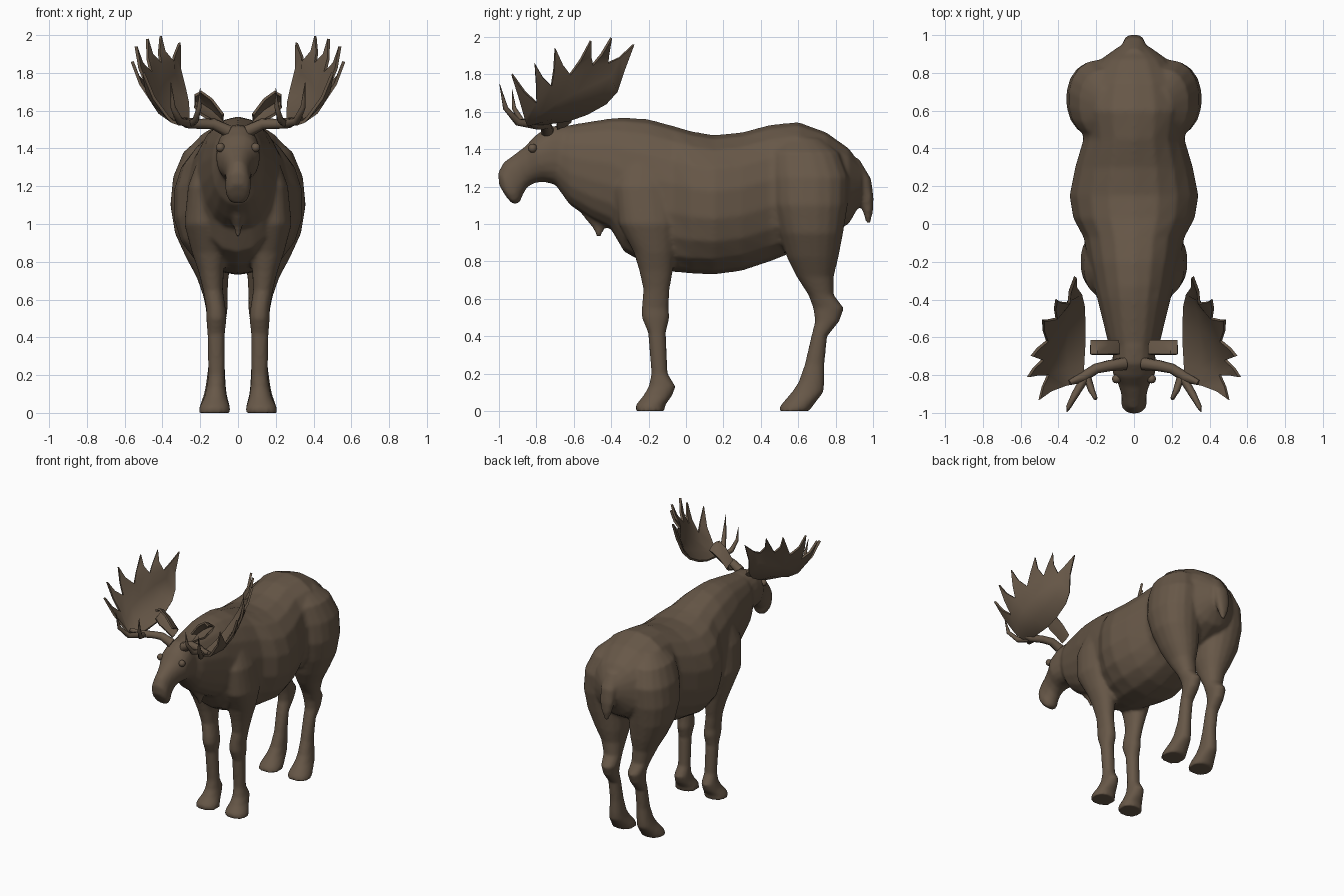
import bpy, bmesh, math
from mathutils import Vector as V

if "Cube" in bpy.data.objects:
    bpy.data.objects.remove(bpy.data.objects["Cube"])

fur = bpy.data.materials.new("brown fur")
fur.diffuse_color = (0.135, 0.096, 0.064, 1)
fur.use_nodes = True
fur.node_tree.nodes["Principled BSDF"].inputs["Base Color"].default_value = fur.diffuse_color


def loft(bm, rings):
    """Skin a list of equal-length point rings and cap both ends."""
    rows = [[bm.verts.new(p) for p in r] for r in rings]
    n = len(rows[0])
    for a, b in zip(rows, rows[1:]):
        for i in range(n):
            bm.faces.new((a[i], a[(i + 1) % n], b[(i + 1) % n], b[i]))
    bm.faces.new(rows[0])
    bm.faces.new(rows[-1])


def ring(a, b, x0, x1, n=18, p=0.92):
    """Rounded section spanning side-view points a-b and widths x0-x1."""
    out = []
    for i in range(n):
        t = math.tau * i / n
        c, s = (math.copysign(abs(f) ** p, f) for f in (math.cos(t), math.sin(t)))
        out.append(((x0 + x1) / 2 + (x1 - x0) / 2 * s,
                    (a[0] + b[0]) / 2 + (a[0] - b[0]) / 2 * c,
                    (a[1] + b[1]) / 2 + (a[1] - b[1]) / 2 * c))
    return out


def tube(bm, pts, n=8):
    """Tapering round branch through (x, y, z, radius) points."""
    c = [V(p[:3]) for p in pts]
    rings = []
    for i, p in enumerate(pts):
        t = (c[min(i + 1, len(c) - 1)] - c[max(i - 1, 0)]).normalized()
        u = t.cross(V((1, 1, 0))).normalized()
        w = t.cross(u)
        rings.append([c[i] + p[3] * (u * math.cos(math.tau * k / n) + w * math.sin(math.tau * k / n))
                      for k in range(n)])
    loft(bm, rings)


def finish(bm, name, mods=(), angle=50):
    bmesh.ops.recalc_face_normals(bm, faces=bm.faces)
    me = bpy.data.meshes.new(name)
    bm.to_mesh(me)
    bm.free()
    me.materials.append(fur)
    ob = bpy.data.objects.new(name, me)
    bpy.context.collection.objects.link(ob)
    for kind, props in mods:
        m = ob.modifiers.new(kind.lower(), kind)
        for k, v in props.items():
            setattr(m, k, v)
    bpy.ops.object.select_all(action='DESELECT')
    ob.select_set(True)
    bpy.context.view_layer.objects.active = ob
    bpy.ops.object.convert(target='MESH')
    bpy.ops.object.shade_smooth_by_angle(angle=math.radians(angle))
    return ob


MIRROR = ('MIRROR', dict(use_axis=(True, False, False), use_mirror_merge=False))

# ---- Body: overlapping lofts fused into one skin
bm = bmesh.new()

# torso and neck: y, bottom, top, half width
torso = [(-.72, 1.24, 1.50, .09), (-.62, 1.10, 1.53, .14), (-.50, 1.02, 1.55, .17),
         (-.40, .97, 1.565, .195), (-.33, .85, 1.57, .215), (-.20, .78, 1.56, .245),
         (-.07, .745, 1.525, .27), (.03, .735, 1.495, .325), (.15, .73, 1.475, .345),
         (.30, .75, 1.49, .315), (.45, .80, 1.53, .27), (.60, .86, 1.545, .30),
         (.75, .93, 1.49, .26), (.87, 1.0, 1.405, .18), (.94, 1.12, 1.31, .08)]
loft(bm, [ring((y, t), (y, b), -w, w) for y, b, t, w in torso])

# head: top y, top z, bottom y, bottom z, half width
head = [(-.64, 1.53, -.62, 1.20, .11), (-.74, 1.52, -.70, 1.21, .115), (-.81, 1.47, -.76, 1.225, .115),
        (-.86, 1.415, -.81, 1.22, .088), (-.92, 1.37, -.85, 1.195, .07), (-.975, 1.33, -.875, 1.15, .065),
        (-1.005, 1.275, -.885, 1.12, .069), (-1.0, 1.21, -.905, 1.105, .06), (-.965, 1.15, -.93, 1.11, .035)]
loft(bm, [ring((a, b), (c, d), -w, w) for a, b, c, d, w in head])

# legs: z, front y, back y, inner x, outer x
hind = [(1.46, .50, .72, .05, .20), (1.38, .45, .82, .03, .29), (1.25, .45, .87, .02, .345),
        (1.10, .46, .865, .02, .36), (.95, .50, .84, .02, .335), (.82, .54, .815, .03, .275),
        (.72, .59, .79, .05, .22), (.62, .655, .79, .055, .185), (.55, .68, .845, .055, .17),
        (.48, .69, .82, .065, .165), (.40, .67, .755, .07, .16), (.25, .635, .74, .07, .157),
        (.15, .60, .74, .065, .17), (.10, .565, .735, .06, .18), (.03, .505, .68, .042, .205),
        (0, .495, .66, .038, .21)]
fore = [(1.35, -.33, -.12, .08, .21), (1.20, -.38, -.07, .08, .265), (1.0, -.36, -.04, .06, .285),
        (.85, -.28, -.06, .06, .245), (.75, -.25, -.07, .075, .21), (.65, -.228, -.088, .08, .185),
        (.55, -.237, -.093, .065, .168), (.50, -.237, -.088, .06, .168), (.42, -.203, -.108, .07, .162),
        (.20, -.185, -.098, .07, .157), (.13, -.20, -.055, .065, .168), (.08, -.23, -.075, .058, .18),
        (.03, -.27, -.112, .042, .205), (0, -.27, -.112, .038, .21)]
for s in (1, -1):
    for leg in (hind, fore):
        loft(bm, [ring((f, z), (b, z), s * i, s * o) for z, f, b, i, o in leg])

# throat tuft and tail: z, front y, back y, half width
tuft = [(1.12, -.61, -.38, .06), (1.03, -.54, -.42, .035), (.98, -.50, -.435, .02), (.925, -.475, -.455, .008)]
tail = [(1.35, .80, .925, .06), (1.24, .90, .99, .062), (1.14, .93, 1.003, .055),
        (1.07, .945, 1.0, .04), (1.0, .965, .985, .012)]
for part in (tuft, tail):
    loft(bm, [ring((f, z), (b, z), -w, w) for z, f, b, w in part])

body = finish(bm, "body", [('REMESH', dict(mode='VOXEL', voxel_size=.012, use_smooth_shade=True)),
                           ('SMOOTH', dict(factor=.5, iterations=5))], 60)

# ---- Eyes
bm = bmesh.new()
bmesh.ops.create_uvsphere(bm, u_segments=12, v_segments=8, radius=.024)
bmesh.ops.translate(bm, verts=bm.verts, vec=(.093, -.82, 1.405))
finish(bm, "eyes", [MIRROR])

# ---- Ears: cupped sheets opening forward
bm = bmesh.new()
ear = [(.08, 1.51, 1.58), (.14, 1.55, 1.66), (.195, 1.58, 1.70), (.228, 1.62, 1.68)]
rows = [[bm.verts.new((x, y, z)) for y, z in
         ((-.69, lo), (-.645, lo * .8 + hi * .2), (-.62, (lo + hi) / 2), (-.645, lo * .2 + hi * .8), (-.69, hi))]
        for x, lo, hi in ear]
for a, b in zip(rows, rows[1:]):
    for k in range(4):
        bm.faces.new((a[k], a[k + 1], b[k + 1], b[k]))
finish(bm, "ears", [('SOLIDIFY', dict(thickness=.014, offset=0)), MIRROR])

# ---- Antler beams with the two front tines
bm = bmesh.new()
tube(bm, [(.05, -.74, 1.49, .036), (.13, -.75, 1.53, .03), (.20, -.765, 1.53, .027),
          (.27, -.81, 1.535, .028), (.34, -.84, 1.56, .014)])
tube(bm, [(.25, -.80, 1.53, .024), (.31, -.90, 1.545, .02), (.345, -.965, 1.62, .014), (.355, -.997, 1.75, .001)])
tube(bm, [(.25, -.80, 1.53, .022), (.225, -.88, 1.55, .018), (.205, -.92, 1.62, .012), (.20, -.93, 1.72, .001)])
finish(bm, "antler_beams", [MIRROR])

# ---- Antler palms: curved sheet from inner edge to notched outer edge
inner = [(.27, -.84, 1.53), (.265, -.74, 1.54), (.26, -.63, 1.555), (.26, -.53, 1.59), (.265, -.43, 1.645), (.28, -.37, 1.71)]
outer = [(.37, -.86, 1.565), (.455, -.80, 1.65), (.485, -.72, 1.74), (.46, -.62, 1.80), (.41, -.50, 1.85), (.345, -.42, 1.86)]
tips = [(.50, -.93, 1.80), (.56, -.81, 1.86), (.54, -.70, 1.94), (.48, -.51, 1.98), (.41, -.40, 1.995), (.31, -.28, 1.96)]
bm = bmesh.new()
rows = []
for a, b in zip(inner, outer):
    a, b = V(a), V(b)
    bulge = V((.03, 0, -.03)) * min(1, (b - a).length / .25)
    rows.append([bm.verts.new(a.lerp(b, t) + bulge * math.sin(math.pi * t)) for t in (0, .33, .67, 1)])
for a, b in zip(rows, rows[1:]):
    for k in range(3):
        bm.faces.new((a[k], a[k + 1], b[k + 1], b[k]))
# pointed tines along the outer edge, the last one across the rear end
base = [(rows[i][3], rows[i + 1][3]) for i in range(5)]
for (a, b), tip in zip(base + [(rows[5][3], rows[5][0])], tips):
    mid, tip = (a.co + b.co) / 2, V(tip)
    c = mid.lerp(tip, .45) + V((.012, 0, -.008))
    half = (b.co - a.co) * .23
    m, n = bm.verts.new(c - half), bm.verts.new(c + half)
    if a is rows[5][3]:
        bm.faces.new((a, rows[5][2], rows[5][1], b, n, m))
    else:
        bm.faces.new((a, b, n, m))
    bm.faces.new((m, n, bm.verts.new(tip)))
finish(bm, "antler_palms", [('SOLIDIFY', dict(thickness=.016, offset=0)), MIRROR])
